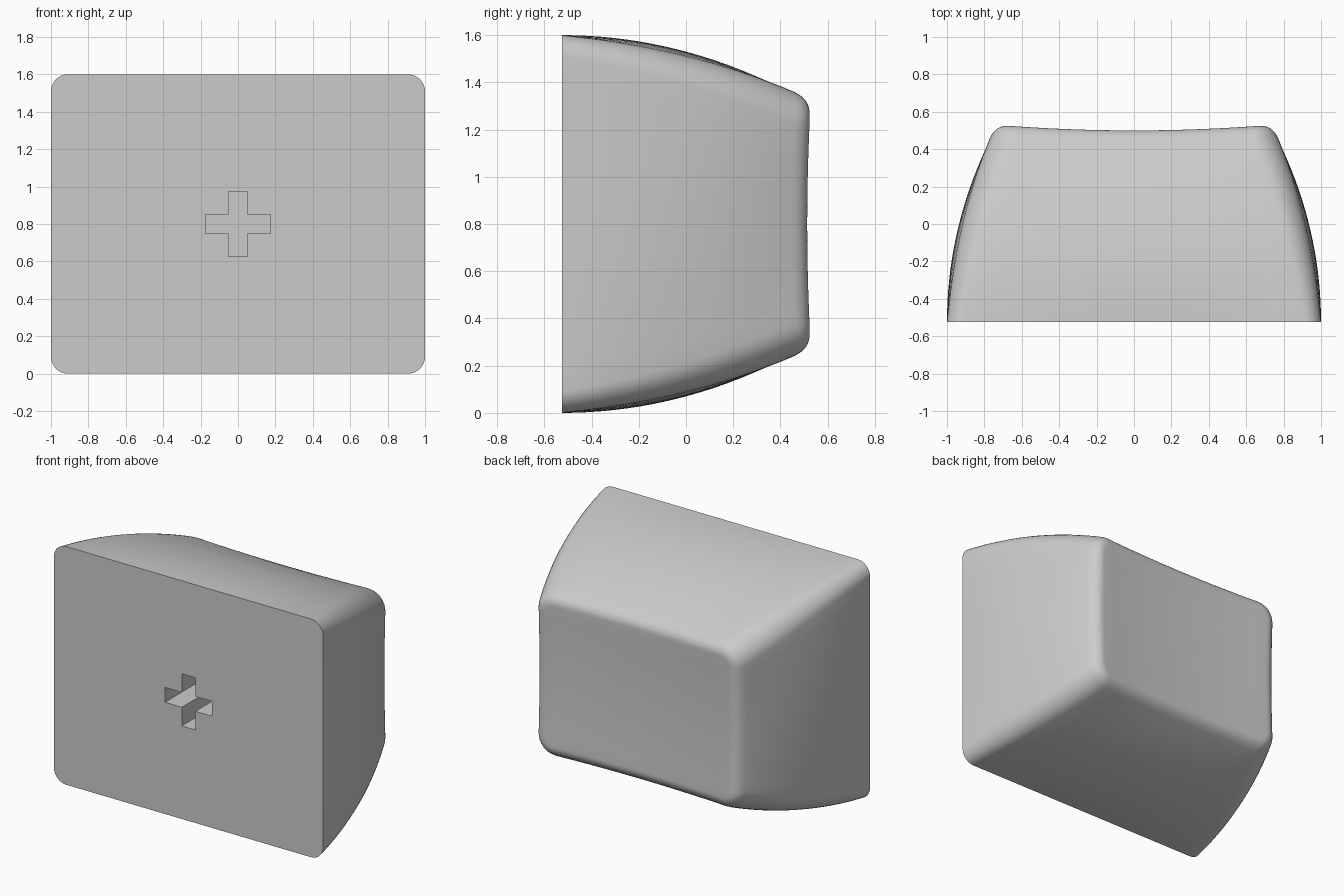
import bpy, bmesh, math
from mathutils import Vector

if "Cube" in bpy.data.objects:
    bpy.data.objects.remove(bpy.data.objects["Cube"], do_unlink=True)

FRONT, MID_Z, ROUND = -0.525, 0.8, 0.07
HOLE_DEPTH = 0.4


def dish(x, z):
    """Depth of the shallow bowl on the back."""
    return 0.488 + 0.055 * (x * x + z * z)


def section(hx, hz, r, bow, corner=8, side=14):
    """Rounded rectangle with slightly bowed sides, as (x, z) pairs."""
    pts = []
    for q, (sx, sz) in enumerate([(1, 1), (-1, 1), (-1, -1), (1, -1)]):
        for i in range(corner + 1):
            a = (q + i / corner) * math.pi / 2
            pts.append(Vector((sx * (hx - r) + r * math.cos(a),
                               sz * (hz - r) + r * math.sin(a))))
    full = []
    for i, p in enumerate(pts):
        full.append(p)
        if i % (corner + 1) == corner:
            nxt = pts[(i + 1) % len(pts)]
            full += [p.lerp(nxt, k / side) for k in range(1, side)]
    return [(x + bow * x / hx * (1 - (z / hz) ** 2),
             z + bow * z / hz * (1 - (x / hx) ** 2)) for x, z in full]


def bridge(bm, a, b):
    for i in range(len(a)):
        j = (i + 1) % len(a)
        bm.faces.new((a[i], a[j], b[j], b[i]))


def edge_loop(bm, verts):
    edges = []
    for i, v in enumerate(verts):
        w = verts[(i + 1) % len(verts)]
        edges.append(bm.edges.get((v, w)) or bm.edges.new((v, w)))
    return edges


bm = bmesh.new()
rings = []


def add_ring(pts, y_of):
    rings.append([bm.verts.new((x, y_of(x, z), z + MID_Z)) for x, z in pts])


# Curved tapering walls
STEPS = 18
for s in range(STEPS + 1):
    t = s / STEPS
    bow = 0.12 * t * (1 - t)
    pts = section(1 - 0.23 * t * t - bow, 0.8 - 0.24 * t * t - bow,
                  0.09 + 0.05 * t, bow)
    add_ring(pts, lambda x, z: FRONT + t * (dish(x, z) - ROUND - FRONT))

# Soft rim around the bowl
for s in range(1, 9):
    u = s / 8
    inset = 2 * u * (1 - u) * 0.032 + u * u * 0.09
    depth = ROUND * (1 - u) ** 2
    pts = section(0.77 - inset, 0.56 - inset, 0.14 - inset, 0)
    add_ring(pts, lambda x, z: dish(x, z) - depth)

# Bowl
for k in (0.85, 0.7, 0.55, 0.4, 0.25, 0.1):
    add_ring([(x * k, z * k) for x, z in pts], dish)
for a, b in zip(rings, rings[1:]):
    bridge(bm, a, b)
bm.faces.new(rings[-1])

# Cross-shaped socket in the flat front
L, W = 0.175, 0.05
quarter = [(L, W), (W, W), (W, L)]
cross = []
for q in range(4):
    for x, z in quarter:
        for _ in range(q):
            x, z = -z, x
        cross.append((x, z))
mouth = [bm.verts.new((x, FRONT, z + MID_Z)) for x, z in cross]
floor = [bm.verts.new((x, FRONT + HOLE_DEPTH, z + MID_Z)) for x, z in cross]
bridge(bm, mouth, floor)
bm.faces.new(floor)
bmesh.ops.triangle_fill(bm, edges=edge_loop(bm, rings[0]) + edge_loop(bm, mouth),
                        use_beauty=True, normal=(0, -1, 0))
bmesh.ops.recalc_face_normals(bm, faces=bm.faces)

mesh = bpy.data.meshes.new("cap_body")
bm.to_mesh(mesh)
bm.free()
cap = bpy.data.objects.new("cap_body", mesh)
bpy.context.collection.objects.link(cap)

# Single grey finish
grey = bpy.data.materials.new("light_grey")
grey.use_nodes = True
grey.diffuse_color = (0.6, 0.6, 0.6, 1)
grey.node_tree.nodes["Principled BSDF"].inputs["Base Color"].default_value = (0.6, 0.6, 0.6, 1)
mesh.materials.append(grey)

bpy.ops.object.select_all(action='DESELECT')
cap.select_set(True)
bpy.context.view_layer.objects.active = cap
bpy.ops.object.shade_smooth_by_angle(angle=math.radians(35))
